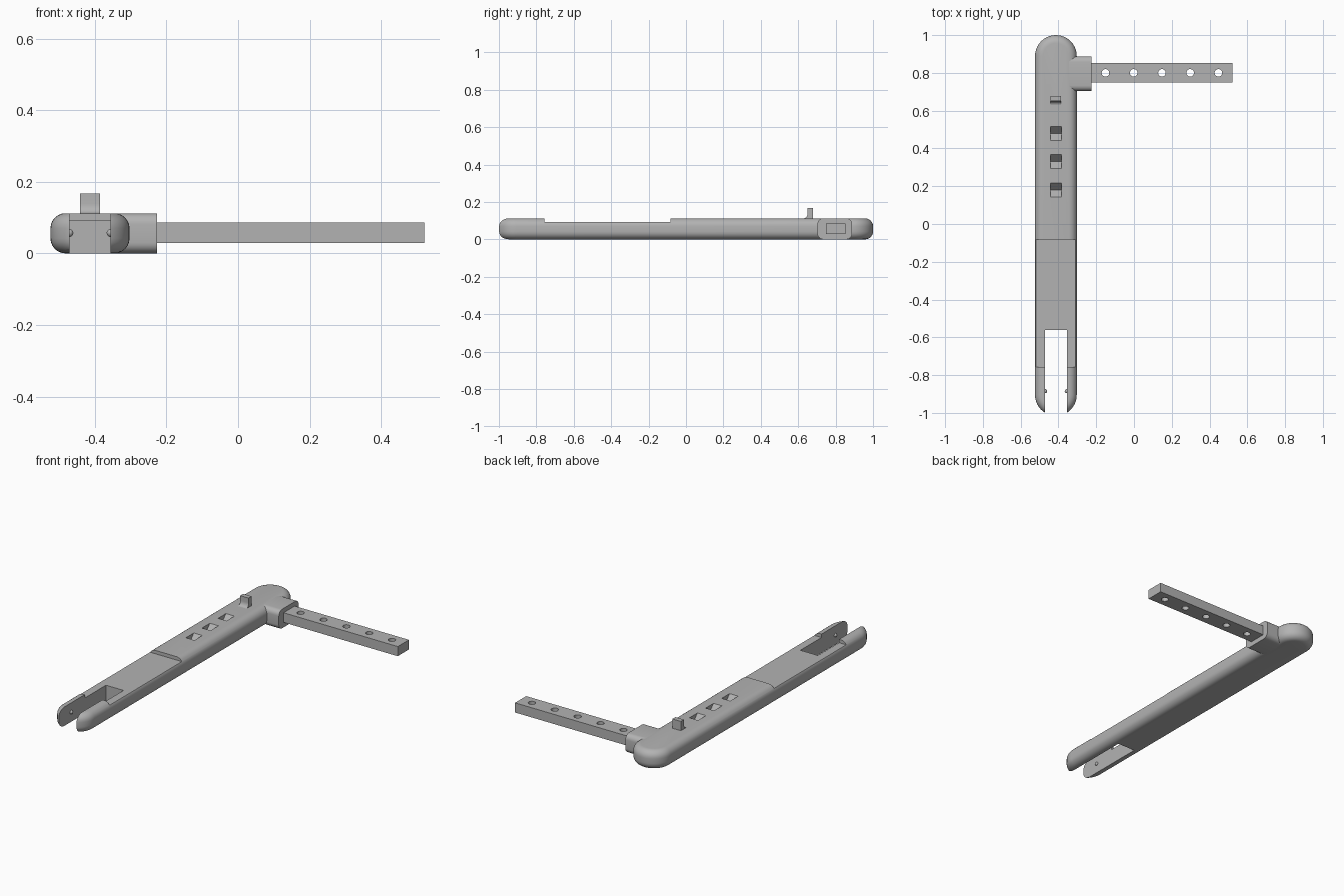
import bpy, bmesh, math
from mathutils import Matrix, Vector

if "Cube" in bpy.data.objects:
    bpy.data.objects.remove(bpy.data.objects["Cube"])

grey = bpy.data.materials.new("plain grey")
grey.use_nodes = True
grey.diffuse_color = (0.45, 0.45, 0.45, 1)
grey.node_tree.nodes["Principled BSDF"].inputs["Base Color"].default_value = (0.45, 0.45, 0.45, 1)

CX, HALF, TOP = -0.4135, 0.1105, 0.112   # body centre line, half width, height


def finish(name, bm):
    bmesh.ops.recalc_face_normals(bm, faces=bm.faces)
    mesh = bpy.data.meshes.new(name)
    bm.to_mesh(mesh)
    bm.free()
    mesh.materials.append(grey)
    obj = bpy.data.objects.new(name, mesh)
    bpy.context.collection.objects.link(obj)
    return obj


def prism(name, outline, depth, bevel=0):
    """Extrude a flat outline by a vector, optionally rounding both rims."""
    bm = bmesh.new()
    base = bm.faces.new([bm.verts.new(p) for p in outline])
    ext = bmesh.ops.extrude_face_region(bm, geom=[base])
    verts = [g for g in ext["geom"] if isinstance(g, bmesh.types.BMVert)]
    bmesh.ops.translate(bm, verts=verts, vec=depth)
    bmesh.ops.recalc_face_normals(bm, faces=bm.faces)
    if bevel:
        way = Vector(depth).normalized()
        rims = [e for e in bm.edges
                if abs((e.verts[0].co - e.verts[1].co).dot(way)) < 1e-5]
        bmesh.ops.bevel(bm, geom=rims, offset=bevel, segments=6,
                        profile=0.5, affect='EDGES')
    return finish(name, bm)


def box(name, x0, x1, y0, y1, z0, z1):
    return prism(name, [(x0, y0, z0), (x1, y0, z0), (x1, y1, z0), (x0, y1, z0)],
                 (0, 0, z1 - z0))


def cut(target, cutter):
    cutter.hide_render = True
    mod = target.modifiers.new("cut", 'BOOLEAN')
    mod.operation, mod.solver, mod.object = 'DIFFERENCE', 'EXACT', cutter
    bpy.context.view_layer.objects.active = target
    bpy.ops.object.modifier_apply(modifier=mod.name)
    bpy.data.objects.remove(cutter)


def smooth(obj):
    bpy.ops.object.select_all(action='DESELECT')
    obj.select_set(True)
    bpy.context.view_layer.objects.active = obj
    bpy.ops.object.shade_smooth_by_angle(angle=math.radians(30))


# Long body: a round-ended bar with softened rims
STEPS = 20
outline = []
for centre_y, start in ((0.8895, 0), (-0.905, math.pi)):
    for i in range(STEPS + 1):
        a = start + math.pi * i / STEPS
        outline.append((CX + HALF * math.cos(a), centre_y + HALF * math.sin(a), 0))
body = prism("body", outline, (0, 0, TOP), bevel=0.042)

# Shallow recess on top, open fork at the front
cut(body, box("recess_cutter", -0.6, -0.2, -0.757, -0.082, 0.092, 0.2))
cut(body, box("fork_cutter", -0.471, -0.356, -1.2, -0.56, -0.1, 0.2))

# V-shaped notches along the top
for y in (0.48, 0.33, 0.18):
    cut(body, prism("notch_cutter",
                    [(-0.441, y - 0.037, TOP), (-0.441, y, TOP - 0.04),
                     (-0.441, y + 0.037, TOP), (-0.441, y + 0.037, 0.2),
                     (-0.441, y - 0.037, 0.2)], (0.056, 0, 0)))
smooth(body)

# Small round pins facing each other inside the fork
for side, x in (("right", -0.471), ("left", -0.356)):
    bm = bmesh.new()
    bmesh.ops.create_uvsphere(bm, u_segments=16, v_segments=10, radius=0.011,
                              matrix=Matrix.Translation((x, -0.885, 0.057)))
    smooth(finish("fork_pin_" + side, bm))

# Upright catch with a curved front foot
foot = [(-0.441, 0.65 - 0.02 * (1 - math.sin(a)), TOP + 0.027 * (1 - math.cos(a)))
        for a in (math.pi / 2 * i / 6 for i in range(7))]
catch = prism("catch", foot + [(-0.441, 0.65, 0.167), (-0.441, 0.678, 0.167),
                               (-0.441, 0.678, TOP - 0.01), (-0.441, 0.63, TOP - 0.01)],
              (0.055, 0, 0))
smooth(catch)

# Collar joining the arm to the body
R = 0.03
ring = []
for y, z, start in ((0.888 - R, TOP - R, 0), (0.703 + R, TOP - R, 1),
                    (0.703 + R, R, 2), (0.888 - R, R, 3)):
    for i in range(7):
        a = math.pi / 2 * (start + i / 6)
        ring.append((-0.343, y + R * math.cos(a), z + R * math.sin(a)))
smooth(prism("collar", ring, (0.117, 0, 0)))

# Straight arm with a row of drilled holes
arm = box("arm", -0.23, 0.521, 0.748, 0.852, 0.029, 0.086)
for i in range(5):
    bm = bmesh.new()
    bmesh.ops.create_cone(bm, cap_ends=True, segments=24, radius1=0.02, radius2=0.02,
                          depth=0.4, matrix=Matrix.Translation((-0.151 + 0.1495 * i, 0.8, 0.05)))
    cut(arm, finish("hole_cutter", bm))
smooth(arm)
